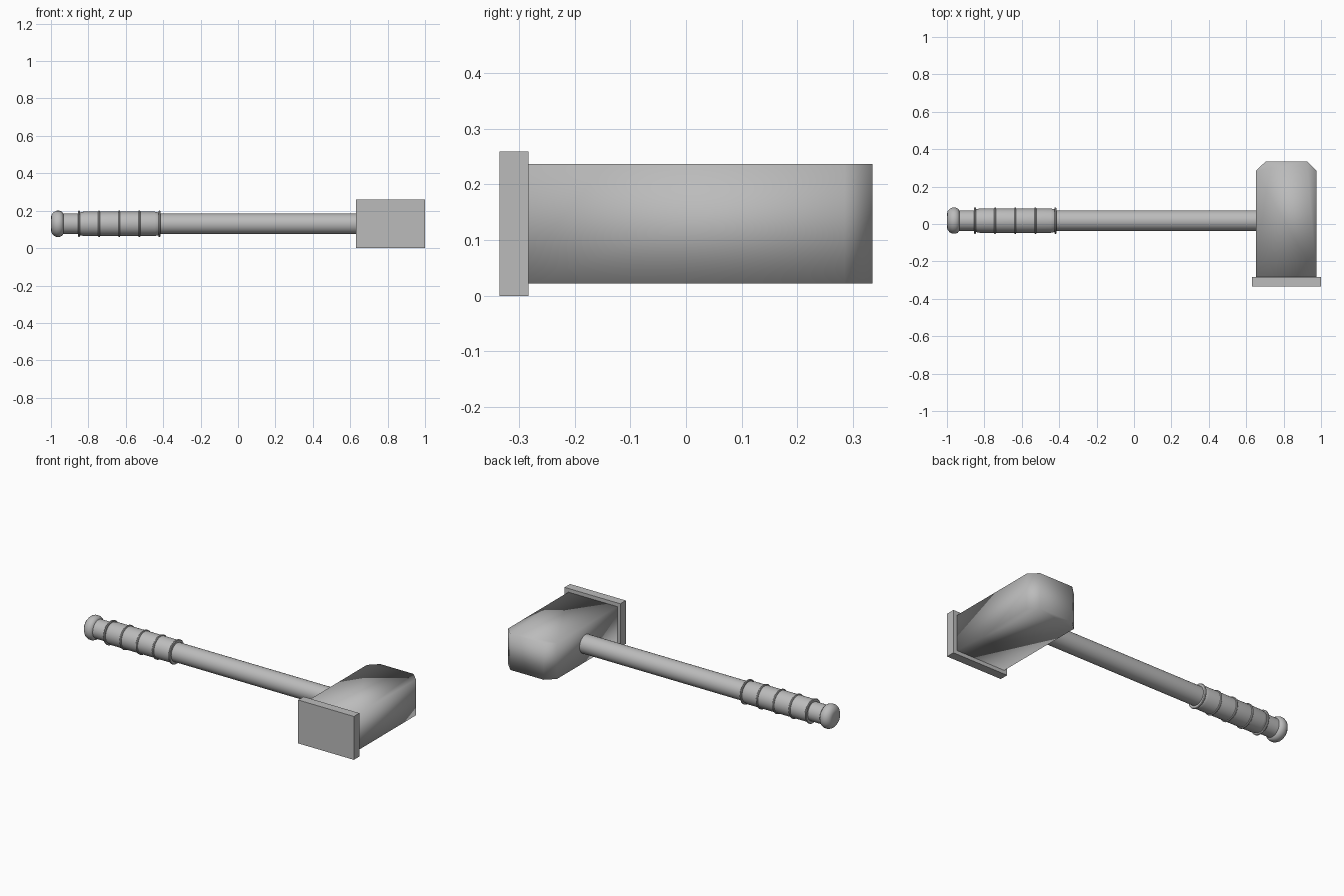
import bpy
import bmesh
import math
from mathutils import Matrix

cube = bpy.data.objects.get("Cube")
if cube:
    bpy.data.objects.remove(cube, do_unlink=True)

# Single grey material
grey = bpy.data.materials.new("grey")
grey.use_nodes = True
colour = (0.5, 0.5, 0.5, 1)
grey.diffuse_color = colour
grey.node_tree.nodes["Principled BSDF"].inputs["Base Color"].default_value = colour

AXIS_Y, AXIS_Z = 0.018, 0.13


def add_object(name, bm, angle):
    bmesh.ops.recalc_face_normals(bm, faces=bm.faces)
    mesh = bpy.data.meshes.new(name)
    bm.to_mesh(mesh)
    bm.free()
    mesh.materials.append(grey)
    obj = bpy.data.objects.new(name, mesh)
    bpy.context.collection.objects.link(obj)
    bpy.ops.object.select_all(action='DESELECT')
    obj.select_set(True)
    bpy.context.view_layer.objects.active = obj
    if angle:
        bpy.ops.object.shade_smooth_by_angle(angle=math.radians(angle))
    else:
        bpy.ops.object.shade_smooth()
    return obj


def lathe(name, profile, sides=32):
    """Spin (x, radius) points about the handle axis and cap both ends."""
    bm = bmesh.new()
    rings = []
    for x, r in profile:
        rings.append([bm.verts.new((x, AXIS_Y + r * math.cos(a), AXIS_Z + r * math.sin(a)))
                      for a in (math.tau * i / sides for i in range(sides))])
    for a, b in zip(rings, rings[1:]):
        for i in range(sides):
            j = (i + 1) % sides
            bm.faces.new((a[i], a[j], b[j], b[i]))
    bm.faces.new(rings[0])
    bm.faces.new(rings[-1])
    return add_object(name, bm, 40)


def prism(name, outline, z0, z1, angle):
    """Extrude an (x, y) outline upwards."""
    bm = bmesh.new()
    base = bm.faces.new([bm.verts.new((x, y, z0)) for x, y in outline])
    top = bmesh.ops.extrude_face_region(bm, geom=[base])["geom"]
    bmesh.ops.translate(bm, vec=(0, 0, z1 - z0),
                        verts=[v for v in top if isinstance(v, bmesh.types.BMVert)])
    return add_object(name, bm, angle)


# Handle shaft
lathe("handle_shaft", [(-0.96, 0.055), (0.67, 0.055)])

# Rounded pommel
lathe("pommel", [(-1.0, 0.035), (-0.996, 0.05), (-0.985, 0.063), (-0.97, 0.07),
                 (-0.955, 0.07), (-0.942, 0.065), (-0.934, 0.055)])

# Grip with rounded ends
lathe("grip", [(-0.855, 0.055), (-0.845, 0.061), (-0.825, 0.065),
               (-0.445, 0.065), (-0.425, 0.061), (-0.415, 0.055)])

# Grip rings
for n in range(5):
    x = -0.85 + n * 0.1075
    lathe(f"grip_ring_{n + 1}", [(x - 0.005, 0.055), (x - 0.005, 0.068), (x - 0.002, 0.071),
                                 (x + 0.002, 0.071), (x + 0.005, 0.068), (x + 0.005, 0.055)])

# Hammer head with chamfered back corners
prism("hammer_head", [(0.652, -0.285), (0.975, -0.285), (0.975, 0.285), (0.925, 0.335),
                      (0.705, 0.335), (0.652, 0.285)], 0.022, 0.237, 0)

# Striking plate
prism("striking_plate", [(0.632, -0.335), (1.0, -0.335), (1.0, -0.283), (0.632, -0.283)],
      0.0, 0.259, 30)
